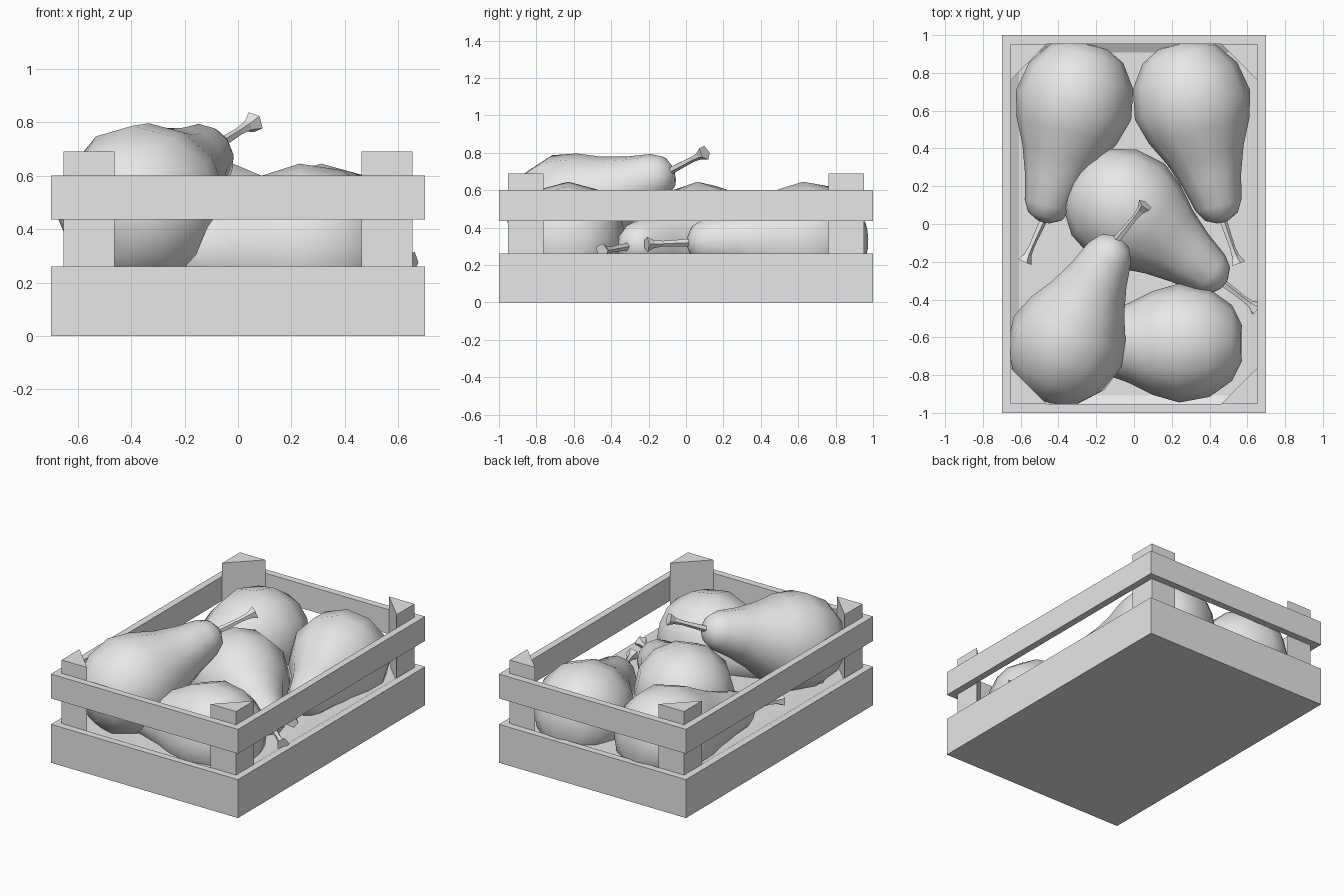
import bpy, bmesh
from math import cos, sin, pi, radians
from mathutils import Vector, Matrix

cube = bpy.data.objects.get("Cube")
if cube:
    bpy.data.objects.remove(cube)

grey = bpy.data.materials.new("plain_grey")
grey.use_nodes = True
grey.diffuse_color = (0.8, 0.8, 0.8, 1)
for node in grey.node_tree.nodes:
    if node.type == 'BSDF_PRINCIPLED':
        node.inputs["Base Color"].default_value = grey.diffuse_color


def loft(name, loops, closed=False, smooth=False):
    """Skin a list of equal-length point loops, capped unless closed."""
    bm = bmesh.new()
    rings = [[bm.verts.new(p) for p in loop] for loop in loops]
    n = len(rings[0])
    for a, b in zip(rings, rings[1:] + rings[:1] if closed else rings[1:]):
        for i in range(n):
            j = (i + 1) % n
            bm.faces.new((a[i], a[j], b[j], b[i]))
    if not closed:
        bm.faces.new(rings[0][::-1])
        bm.faces.new(rings[-1])
    bmesh.ops.recalc_face_normals(bm, faces=bm.faces)
    mesh = bpy.data.meshes.new(name)
    bm.to_mesh(mesh)
    bm.free()
    mesh.materials.append(grey)
    obj = bpy.data.objects.new(name, mesh)
    bpy.context.collection.objects.link(obj)
    if smooth:
        bpy.ops.object.select_all(action='DESELECT')
        obj.select_set(True)
        bpy.context.view_layer.objects.active = obj
        bpy.ops.object.shade_smooth_by_angle(angle=radians(55))
    return obj


def rect(x, y, z):
    return [(-x, -y, z), (x, -y, z), (x, y, z), (-x, y, z)]


def lathe(name, start, direction, profile, sides, smooth):
    """Round body from (distance, radius) pairs along a direction."""
    turn = Matrix.Translation(start) @ direction.to_track_quat('Z', 'Y').to_matrix().to_4x4()
    loops = [[turn @ Vector((r * cos(2 * pi * i / sides), r * sin(2 * pi * i / sides), d))
              for i in range(sides)] for d, r in profile]
    return loft(name, loops, smooth=smooth)


# Crate base with a shallow sloped recess, and the upper rail
X, Y, WALL = 0.70, 1.0, 0.047
IX, IY = X - WALL, Y - WALL
loft("crate_base", [rect(X, Y, 0), rect(X, Y, 0.26), rect(IX, IY, 0.26),
                    rect(IX - 0.045, IY - 0.045, 0.235)])
loft("upper_rail", [rect(X, Y, 0.435), rect(X, Y, 0.60),
                    rect(IX, IY, 0.60), rect(IX, IY, 0.435)], closed=True)

# Triangular corner posts
LEG = 0.19
for side, sx in (("right", -1), ("left", 1)):
    for end, sy in (("front", -1), ("back", 1)):
        loft(f"{end}_{side}_post",
             [[(sx * IX, sy * IY, z), (sx * (IX - LEG), sy * IY, z), (sx * IX, sy * (IY - LEG), z)]
              for z in (0.2, 0.69)])

# Pears: belly centre, neck direction, stem end
BELLY = 0.33
PEAR = [(0, 0.1), (0.05, 0.2), (0.17, 0.285), (BELLY, 0.315), (0.47, 0.275), (0.6, 0.21),
        (0.74, 0.16), (0.88, 0.125), (0.94, 0.09), (0.97, 0.03)]
pears = {
    "back_left_pear": ((0.31, 0.63, 0.33), (0.16, -0.62, -0.01), (0.55, -0.21, 0.31)),
    "back_right_pear": ((-0.32, 0.63, 0.33), (-0.16, -0.62, -0.01), (-0.58, -0.20, 0.31)),
    "middle_pear": ((-0.03, 0.07, 0.33), (0.51, -0.39, -0.03), (0.65, -0.45, 0.275)),
    "front_left_pear": ((0.24, -0.63, 0.33), (-0.64, 0.0, -0.02), (-0.58, -0.63, 0.29)),
    "top_pear": ((-0.35, -0.62, 0.49), (0.25, 0.53, 0.21), (0.06, 0.10, 0.80)),
}
STEM = [(0, 0.022), (0.65, 0.016), (0.85, 0.022), (1, 0.042)]
for name, (centre, direction, stem_end) in pears.items():
    axis = Vector(direction).normalized()
    base = Vector(centre) - axis * BELLY
    lathe(name, base, axis, PEAR, 12, True)
    root = base + axis * 0.94
    stem = Vector(stem_end) - root
    lathe(name + "_stem", root, stem, [(d * stem.length, r) for d, r in STEM], 5, False)
